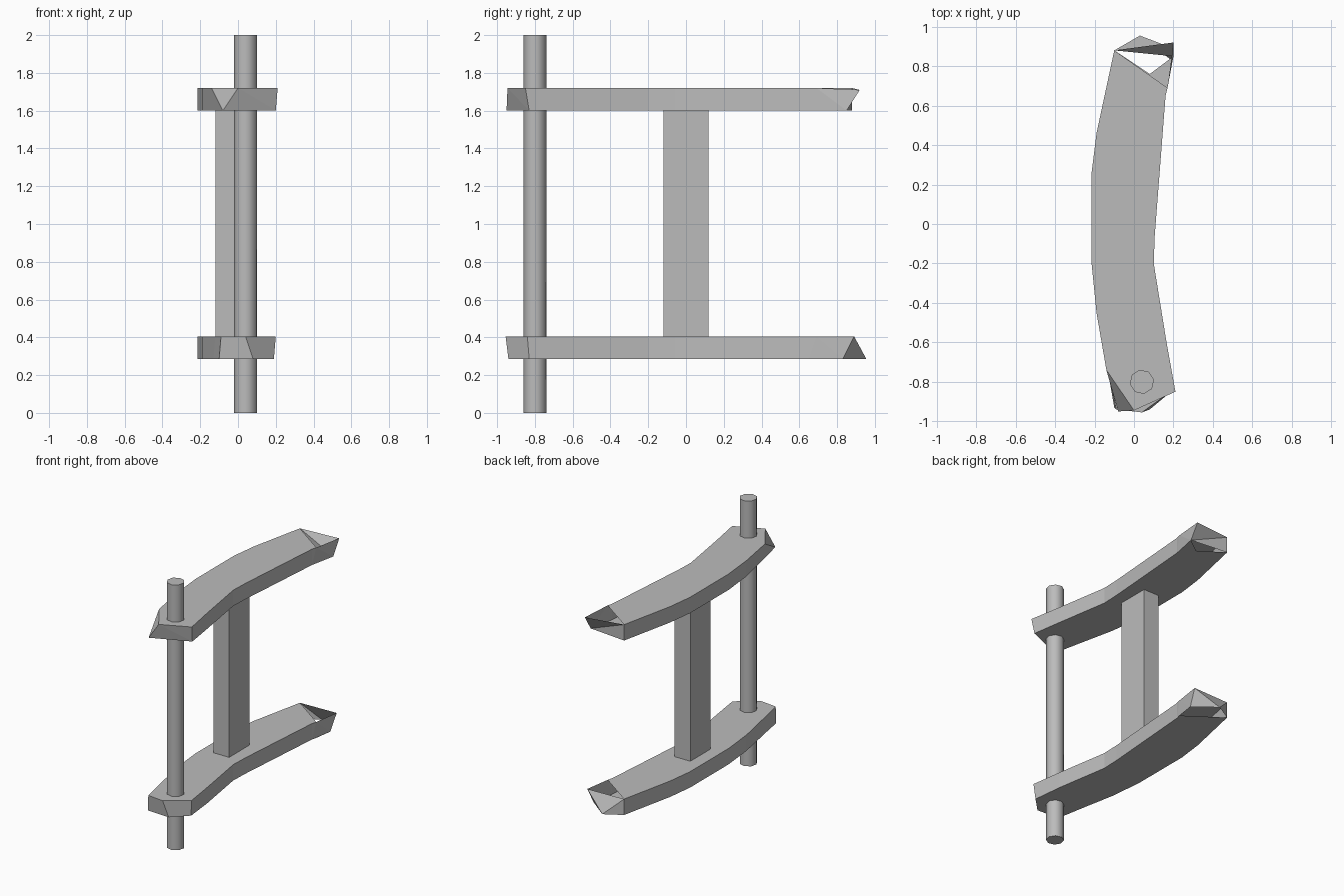
import bpy, bmesh
from math import radians

cube = bpy.data.objects.get("Cube")
if cube:
    bpy.data.objects.remove(cube, do_unlink=True)

grey = bpy.data.materials.new("grey")
grey.use_nodes = True
grey.diffuse_color = (0.5, 0.5, 0.5, 1)
grey.node_tree.nodes["Principled BSDF"].inputs["Base Color"].default_value = (0.5, 0.5, 0.5, 1)


def finish(name, bm):
    mesh = bpy.data.meshes.new(name)
    bm.to_mesh(mesh)
    bm.free()
    mesh.materials.append(grey)
    obj = bpy.data.objects.new(name, mesh)
    bpy.context.collection.objects.link(obj)
    return obj


# Long edges of a bowed beam, both running front to back
LEFT = [(-0.19, -0.45), (-0.215, -0.2), (-0.215, 0.26), (-0.19, 0.46), (-0.1, 0.88)]
RIGHT = [(0.165, -0.6), (0.1, -0.2), (0.105, -0.06), (0.16, 0.65), (0.17, 0.69)]


def beam(name, low, high, nose_top, nose_bottom, nose_faces, floor_notch, corner, tip, toe):
    """Bowed beam: nose points run left to right, the back end is a broken open tip."""
    bm = bmesh.new()

    def row(points, z):
        return [bm.verts.new((x, y, z)) for x, y in points]

    lt, lb = row(LEFT, high), row(LEFT, low)
    rt, rb = row(RIGHT, high), row(RIGHT, low)
    nt, nb = row(nose_top, high), row(nose_bottom, low)
    corner, tip = bm.verts.new(corner), bm.verts.new(tip)
    notch = row(floor_notch, low)

    # Top and bottom
    bm.faces.new(nt + rt + lt[::-1])
    if notch:
        bm.faces.new(lb + notch + [corner] + rb[:-1][::-1] + nb[::-1])
    else:
        bm.faces.new(lb + rb[::-1] + nb[::-1])

    # Long sides
    for i in range(len(LEFT) - 1):
        bm.faces.new((lt[i], lt[i + 1], lb[i + 1], lb[i]))
        if i < len(LEFT) - 2:
            bm.faces.new((rb[i], rb[i + 1], rt[i + 1], rt[i]))
    bm.faces.new((nt[0], lt[0], lb[0], nb[0]))
    bm.faces.new((nb[-1], rb[0], rt[0], nt[-1]))

    # Front facets, given as nose indices on the top and on the bottom
    for top, bottom in nose_faces:
        bm.faces.new([nb[i] for i in bottom] + [nt[i] for i in reversed(top)])

    # Broken back end
    bm.faces.new((rb[-2], corner, tip, rt[-1], rt[-2]))
    if not notch:
        bm.faces.new((rb[-2], rb[-1], corner))
    if toe:
        toe = bm.verts.new(toe)
        bm.faces.new((lt[-1], tip, toe))
        bm.faces.new((lt[-1], toe, lb[-1]))
        bm.faces.new((tip, corner, toe))
    else:
        bm.faces.new((lt[-1], tip, corner))
        bm.faces.new((lt[-1], corner, lb[-1]))
    loose = [v for v in bm.verts if not v.link_faces]
    bmesh.ops.delete(bm, geom=loose, context="VERTS")
    # Concave caps are cut into triangles
    bmesh.ops.triangulate(bm, faces=[f for f in bm.faces if len(f.verts) > 4])
    return finish(name, bm)


beam("upper_beam", 1.6, 1.72,
     [(-0.14, -0.74), (0.0, -0.945), (0.21, -0.85)],
     [(-0.08, -0.95), (0.2, -0.83)],
     [((0, 1), (0,)), ((1,), (0, 1)), ((1, 2), (1,))],
     [(0.08, 0.76)], (0.2, 0.85, 1.6), (0.2, 0.92, 1.71), None)
beam("lower_beam", 0.285, 0.405,
     [(-0.12, -0.8), (-0.09, -0.94), (0.04, -0.955), (0.2, -0.84)],
     [(-0.13, -0.76), (-0.1, -0.93), (0.08, -0.94), (0.19, -0.83)],
     [((i, i + 1), (i, i + 1)) for i in range(3)],
     [], (0.19, 0.83, 0.285), (0.2, 0.89, 0.405), (0.03, 0.955, 0.285))

# Flat post between the beams
bm = bmesh.new()
bmesh.ops.create_cube(bm, size=1)
bmesh.ops.scale(bm, vec=(0.13, 0.24, 1.2), verts=bm.verts)
bmesh.ops.translate(bm, vec=(-0.055, 0, 1.003), verts=bm.verts)
finish("post", bm)

# Eight-sided rod through the front ends
bpy.ops.mesh.primitive_cylinder_add(vertices=8, radius=0.062, depth=2,
                                    location=(0.04, -0.8, 1), rotation=(0, 0, radians(10)))
rod = bpy.context.object
rod.name = "rod"
rod.data.materials.append(grey)
bpy.ops.object.shade_smooth_by_angle(angle=radians(50))
